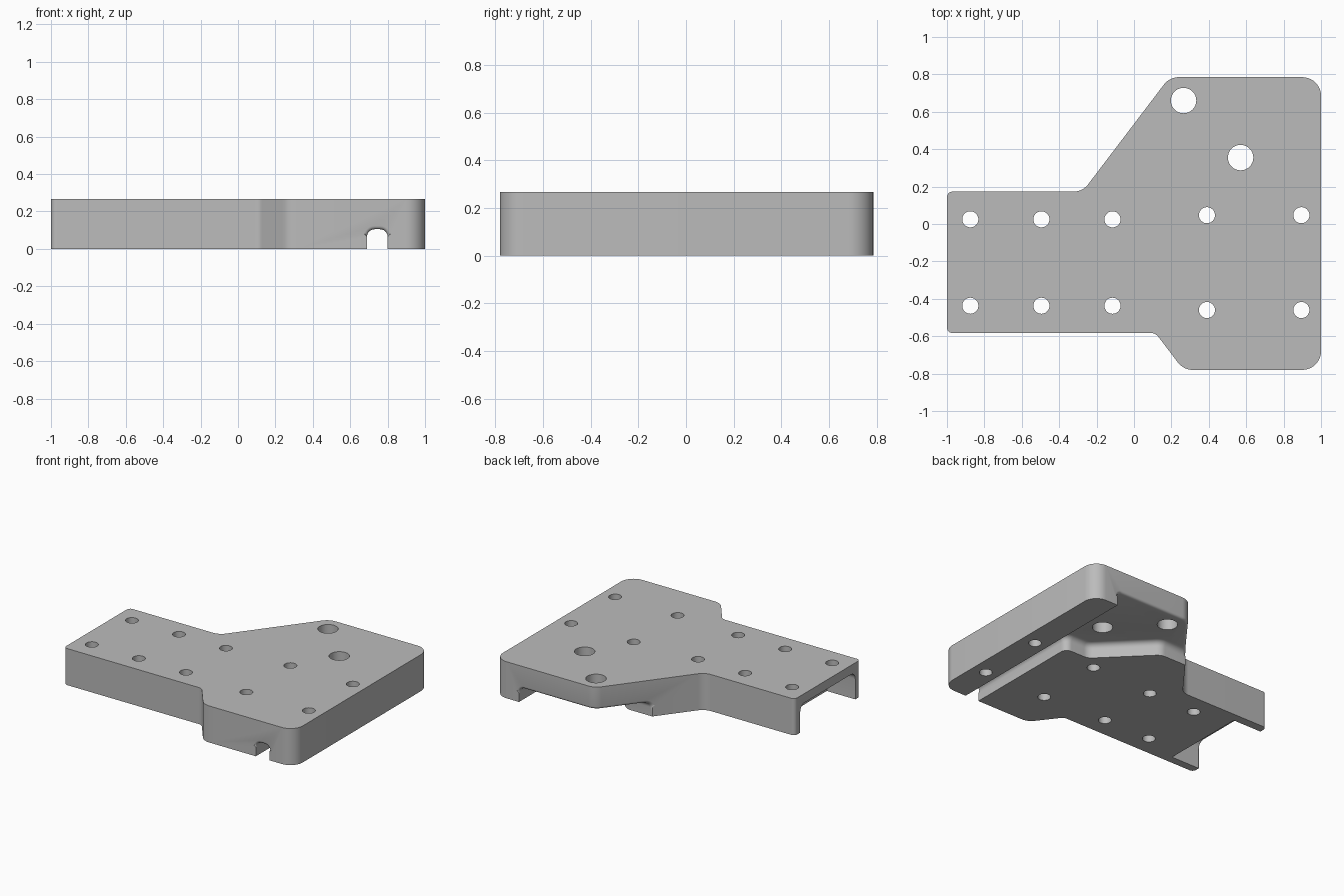
import bpy, bmesh, math
from mathutils import Vector

HEIGHT = 0.267
POCKET_TOP = 0.105

if "Cube" in bpy.data.objects:
    bpy.data.objects.remove(bpy.data.objects["Cube"])


def rounded(corners, steps=10):
    """Outline with each (x, y, radius) corner replaced by a tangent arc."""
    pts = []
    for i, (x, y, r) in enumerate(corners):
        p = Vector((x, y))
        a = (Vector(corners[i - 1][:2]) - p).normalized()
        b = (Vector(corners[(i + 1) % len(corners)][:2]) - p).normalized()
        if r == 0:
            pts.append(p)
            continue
        half = a.angle(b) / 2
        centre = p + (a + b).normalized() * (r / math.sin(half))
        start = p + a * (r / math.tan(half)) - centre
        end = p + b * (r / math.tan(half)) - centre
        sweep = start.angle(end)
        for k in range(steps + 1):
            t = k / steps
            pts.append(centre + (start * math.sin((1 - t) * sweep)
                                 + end * math.sin(t * sweep)) / math.sin(sweep))
    return pts


def prism(name, pts, z0, z1, fillet=0.0, keep=None):
    """Extruded outline, with an optional rounding on chosen top edges."""
    bm = bmesh.new()
    face = bm.faces.new([bm.verts.new((p[0], p[1], z0)) for p in pts])
    top = bmesh.ops.extrude_face_region(bm, geom=[face])["geom"]
    verts = [v for v in top if isinstance(v, bmesh.types.BMVert)]
    bmesh.ops.translate(bm, verts=verts, vec=(0, 0, z1 - z0))
    bmesh.ops.recalc_face_normals(bm, faces=bm.faces)
    if fillet:
        edges = [e for e in bm.edges if all(v in verts for v in e.verts)
                 and (keep is None or keep(e))]
        bmesh.ops.bevel(bm, geom=edges, offset=fillet, segments=6, profile=0.5,
                        affect='EDGES', clamp_overlap=False)
    mesh = bpy.data.meshes.new(name)
    bm.to_mesh(mesh)
    bm.free()
    ob = bpy.data.objects.new(name, mesh)
    bpy.context.collection.objects.link(ob)
    return ob


# Plate outline
plate = prism("mounting_plate", rounded([
    (-1, 0.173, 0.03), (-0.275, 0.173, 0.1), (0.19, 0.785, 0.1), (1, 0.785, 0.1),
    (1, -0.78, 0.1), (0.265, -0.78, 0.1), (0.115, -0.583, 0.05), (-1, -0.583, 0.03)]),
    0, HEIGHT)

# Cable slot widening into the rear pocket
cutters = [prism("pocket_cutter", rounded([
    (0.8, -1, 0), (0.8, 1, 0), (-0.4, 1, 0), (-0.4, 0.465, 0), (0.155, 0.465, 0.08),
    (0.5, 0.12, 0.08), (0.69, 0.12, 0.05), (0.69, -1, 0)], 8),
    -0.1, POCKET_TOP, 0.04)]

# Channel under the narrow end
cutters.append(prism("channel_cutter",
    [(-1.2, -0.525), (-0.77, -0.525), (-0.77, 0.11), (-1.2, 0.11)], -0.1, 0.2, 0.05,
    lambda e: abs(e.verts[0].co.y - e.verts[1].co.y) < 0.01))

# Bolt holes and the two larger holes
holes = [(x, y, 0.043) for x in (-0.875, -0.495, -0.115) for y in (0.025, -0.437)]
holes += [(x, y, 0.043) for x in (0.39, 0.895) for y in (0.047, -0.46)]
holes += [(0.265, 0.66, 0.068), (0.57, 0.355, 0.068)]
for x, y, r in holes:
    ring = [(x + r * math.cos(k * math.tau / 40), y + r * math.sin(k * math.tau / 40))
            for k in range(40)]
    cutters.append(prism("hole_cutter", ring, -0.1, HEIGHT + 0.1))

for cutter in cutters:
    cutter.hide_render = True
    mod = plate.modifiers.new("cut", 'BOOLEAN')
    mod.operation, mod.solver, mod.object = 'DIFFERENCE', 'EXACT', cutter
depsgraph = bpy.context.evaluated_depsgraph_get()
plate.data = bpy.data.meshes.new_from_object(plate.evaluated_get(depsgraph))
plate.modifiers.clear()
for cutter in cutters:
    bpy.data.objects.remove(cutter)

# Soften the mouth of the slot and pocket on the outer walls
bm = bmesh.new()
bm.from_mesh(plate.data)


def is_mouth(e):
    mid = (e.verts[0].co + e.verts[1].co) / 2
    if len(e.link_faces) != 2 or not 0.066 < mid.z < 0.11 or e.calc_face_angle() < 0.6:
        return False
    near_hole = any(math.hypot(mid.x - x, mid.y - y) < r + 0.02 for x, y, r in holes)
    return not near_hole and mid.x > -0.3


bmesh.ops.bevel(bm, geom=[e for e in bm.edges if is_mouth(e)], offset=0.018, segments=4,
                profile=0.5, affect='EDGES', clamp_overlap=False)
bm.to_mesh(plate.data)
bm.free()

# Plain grey material
grey = bpy.data.materials.new("grey")
grey.use_nodes = True
colour = (0.5, 0.5, 0.5, 1)
grey.diffuse_color = colour
grey.node_tree.nodes["Principled BSDF"].inputs["Base Color"].default_value = colour
plate.data.materials.clear()
plate.data.materials.append(grey)

bpy.context.view_layer.objects.active = plate
plate.select_set(True)
bpy.ops.object.shade_smooth_by_angle(angle=math.radians(30))
